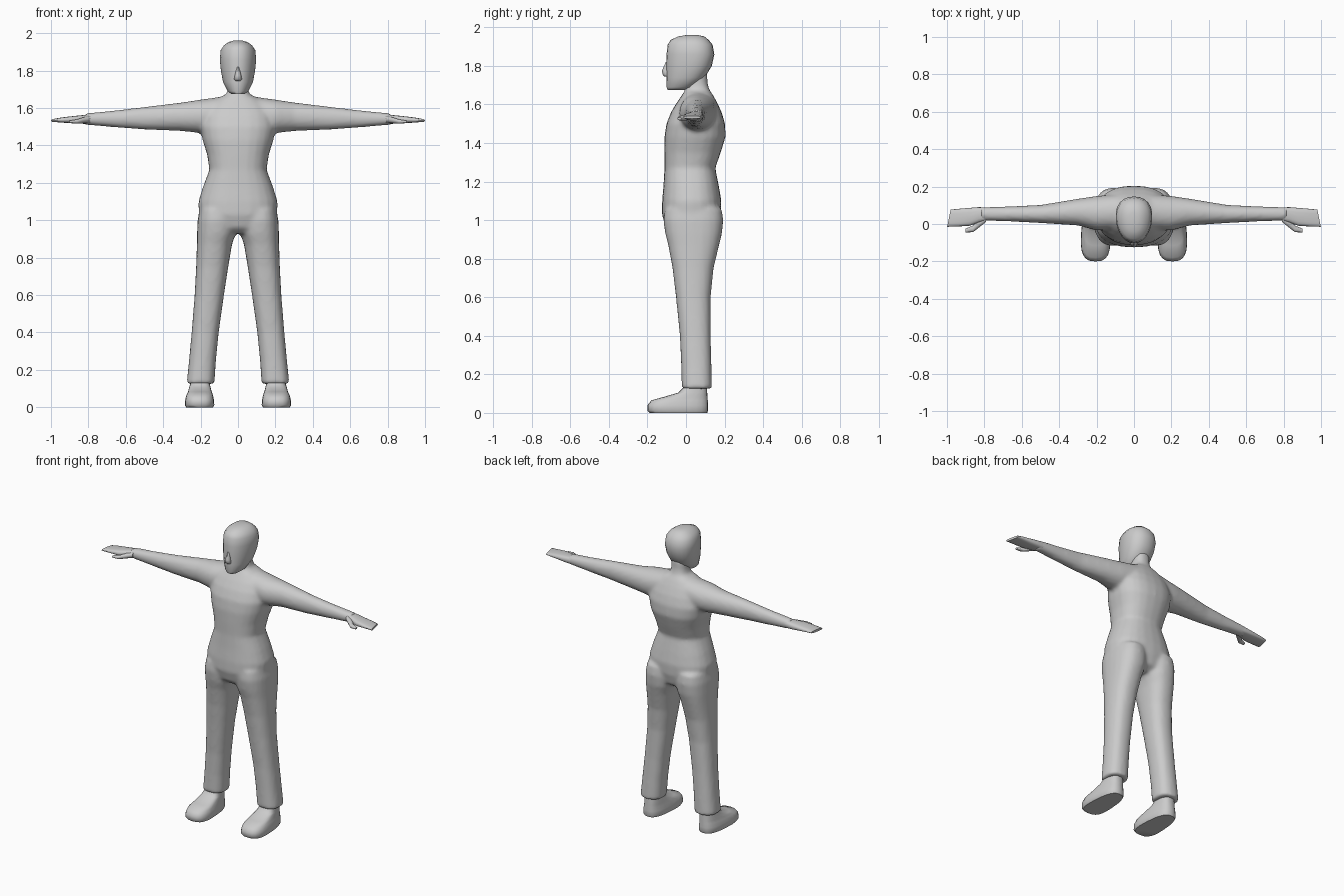
import bpy, bmesh, math


def loft(bm, rings, axis='z', n=24, power=2.4, taper=0.0, flip=1):
    """Closed skin through rounded sections given as (position, u0, u1, v0, v1)."""
    loops = []
    for t, u0, u1, v0, v1 in rings:
        loop = []
        for i in range(n):
            a = 2 * math.pi * i / n
            c, s = math.cos(a), math.sin(a)
            c = math.copysign(abs(c) ** (2 / power), c)
            s = math.copysign(abs(s) ** (2 / power), s)
            u = (u0 + u1) / 2 + (u1 - u0) / 2 * c * (1 + taper * s)
            v = (v0 + v1) / 2 + (v1 - v0) / 2 * s
            co = (u * flip, v, t) if axis == 'z' else (t * flip, u, v)
            loop.append(bm.verts.new(co))
        loops.append(loop)
    for a, b in zip(loops, loops[1:]):
        for i in range(n):
            j = (i + 1) % n
            bm.faces.new((a[i], a[j], b[j], b[i]))
    bm.faces.new(loops[0])
    bm.faces.new(loops[-1])


def finish(bm, name, mirror=False, angle=50):
    bmesh.ops.recalc_face_normals(bm, faces=bm.faces)
    me = bpy.data.meshes.new(name)
    bm.to_mesh(me)
    bm.free()
    ob = bpy.data.objects.new(name, me)
    bpy.context.collection.objects.link(ob)
    if mirror:
        ob.modifiers.new("Mirror", 'MIRROR')
    bpy.ops.object.select_all(action='DESELECT')
    bpy.context.view_layer.objects.active = ob
    ob.select_set(True)
    bpy.ops.object.shade_smooth_by_angle(angle=math.radians(angle))
    return ob


def sym(rows):
    return [(z, -w, w, y0, y1) for z, w, y0, y1 in rows]


# Body: torso with neck, trouser legs and arms fused into one skin
bm = bmesh.new()
loft(bm, sym([
    (0.93, .09, -.07, .12), (0.96, .17, -.105, .165), (1.03, .21, -.125, .182),
    (1.10, .212, -.124, .184), (1.18, .187, -.117, .17), (1.27, .153, -.112, .152),
    (1.35, .165, -.113, .18), (1.43, .19, -.112, .205), (1.50, .203, -.102, .203),
    (1.56, .19, -.078, .185), (1.61, .165, -.048, .162), (1.65, .115, -.02, .14),
    (1.675, .06, -.005, .122), (1.71, .052, .0, .112), (1.77, .052, .0, .11)]))
leg = [(1.06, .015, .205, -.11, .185), (1.00, .008, .216, -.118, .194),
       (0.93, .012, .219, -.108, .187), (0.87, .032, .22, -.092, .172),
       (0.75, .052, .224, -.07, .143), (0.60, .075, .232, -.052, .128),
       (0.40, .103, .248, -.032, .128), (0.25, .118, .262, -.025, .132),
       (0.125, .126, .275, -.022, .135)]
arm = [(.08, -.03, .16, 1.48, 1.662), (.20, -.035, .15, 1.466, 1.645),
       (.30, -.008, .135, 1.477, 1.63), (.50, .005, .102, 1.485, 1.606),
       (.65, .013, .095, 1.496, 1.588), (.82, .018, .09, 1.511, 1.571)]
for side in (1, -1):
    loft(bm, leg, flip=side)
    loft(bm, arm, 'x', power=2.1, flip=side)
body = finish(bm, "body")
remesh = body.modifiers.new("Fuse", 'REMESH')
remesh.mode = 'VOXEL'
remesh.voxel_size = 0.012
remesh.use_smooth_shade = True
smooth = body.modifiers.new("Soften", 'SMOOTH')
smooth.factor = 0.5
smooth.iterations = 5

# Head, narrower towards the face
bm = bmesh.new()
loft(bm, sym([
    (1.675, .035, -.095, -.01), (1.69, .056, -.101, .04), (1.74, .08, -.101, .098),
    (1.80, .091, -.103, .134), (1.86, .097, -.101, .147), (1.91, .092, -.095, .138),
    (1.935, .075, -.08, .118), (1.953, .05, -.04, .095), (1.96, .025, .0, .06)]),
    power=2.2, taper=0.12)
finish(bm, "head", angle=60)

# Nose
bm = bmesh.new()
loft(bm, sym([(1.745, .014, -.112, -.085), (1.755, .021, -.121, -.085),
              (1.775, .017, -.125, -.085), (1.82, .006, -.105, -.085)]), n=8, power=2)
finish(bm, "nose")

# Hands with slanted fingertips
bm = bmesh.new()
loft(bm, [(.78, .022, .088, 1.514, 1.568), (.83, .008, .09, 1.516, 1.562),
          (.88, -.01, .086, 1.518, 1.557), (.94, -.013, .081, 1.522, 1.55),
          (.99, -.015, .077, 1.526, 1.541)], 'x', n=16, power=2.8)
for v in bm.verts:
    if v.co.x > .96:
        v.co.x -= (v.co.y - .03) * .2
finish(bm, "hand", mirror=True)

# Thumbs
bm = bmesh.new()
loft(bm, [(.79, .012, .06, 1.522, 1.56), (.83, -.02, .03, 1.518, 1.55),
          (.86, -.043, -.008, 1.516, 1.54), (.90, -.046, -.024, 1.52, 1.533)],
     'x', n=10, power=2.2)
finish(bm, "thumb", mirror=True)

# Feet, slimmer at the heel
bm = bmesh.new()
loft(bm, [(0, .135, .275, -.19, .11), (.012, .129, .282, -.2, .115),
          (.04, .131, .28, -.2, .115), (.065, .136, .274, -.18, .113),
          (.083, .142, .265, -.115, .112), (.105, .148, .26, -.04, .11),
          (.135, .155, .25, -.01, .108), (.18, .155, .25, -.005, .108)],
     power=2.8, taper=-0.15)
finish(bm, "foot", mirror=True)
